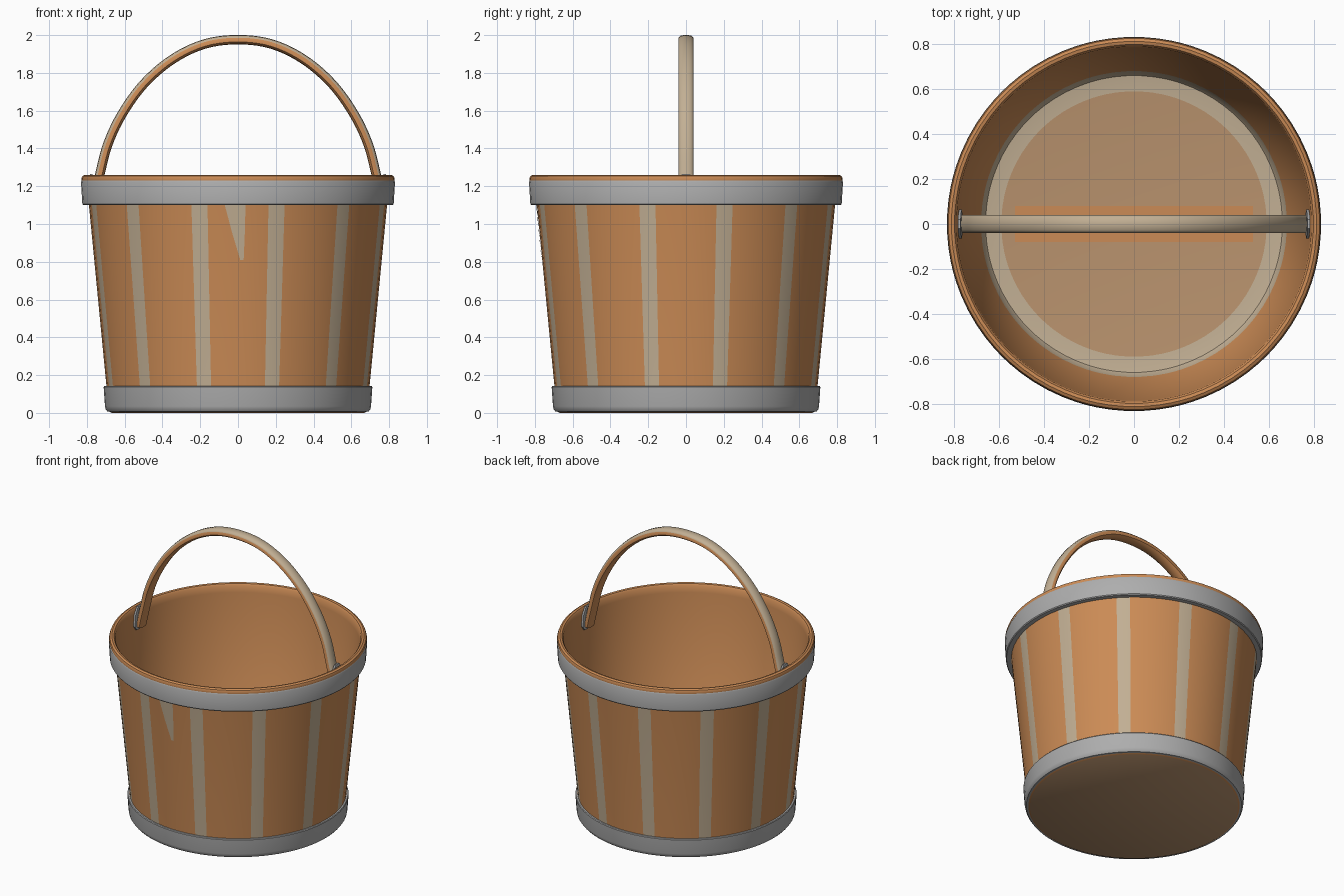
import bpy, bmesh, math
from mathutils import Vector

if "Cube" in bpy.data.objects:
    bpy.data.objects.remove(bpy.data.objects["Cube"])


def material(name, rgb):
    m = bpy.data.materials.new(name)
    m.diffuse_color = (*rgb, 1)
    m.use_nodes = True
    m.node_tree.nodes["Principled BSDF"].inputs["Base Color"].default_value = m.diffuse_color
    return m


WOOD = material("warm_wood", (0.60, 0.26, 0.092))
TAN = material("pale_tan", (0.54, 0.43, 0.295))
BROWN = material("dull_brown_wood", (0.485, 0.29, 0.155))
GREY = material("grey_metal", (0.42, 0.42, 0.42))

# Angles that line up with the edges of twelve pale strips, 30 degrees apart
ANGLES = [math.radians(30 * k + a) for k in range(12)
          for a in (-15, -11.8, -7.5, -2.5, 2.5, 7.5, 11.8)]


def finish(bm, name, mats, angle=35):
    bmesh.ops.recalc_face_normals(bm, faces=bm.faces)
    me = bpy.data.meshes.new(name)
    bm.to_mesh(me)
    bm.free()
    for m in mats:
        me.materials.append(m)
    ob = bpy.data.objects.new(name, me)
    bpy.context.collection.objects.link(ob)
    bpy.ops.object.select_all(action='DESELECT')
    ob.select_set(True)
    bpy.context.view_layer.objects.active = ob
    bpy.ops.object.shade_smooth_by_angle(angle=math.radians(angle))
    return ob


def lathe(name, profile, mats, rule=lambda row, col: 0, closed=False):
    """Spin (radius, height) points; rule picks the colour of each face."""
    bm = bmesh.new()
    rings = [[bm.verts.new((r * math.cos(a), r * math.sin(a), z)) for a in ANGLES]
             if r > 0 else [bm.verts.new((0, 0, z))] * len(ANGLES)
             for r, z in profile]
    n, rows = len(ANGLES), len(profile)
    for i in range(rows if closed else rows - 1):
        A, B = rings[i], rings[(i + 1) % rows]
        for j in range(n):
            k = (j + 1) % n
            corners = list(dict.fromkeys((A[j], A[k], B[k], B[j])))
            bm.faces.new(corners).material_index = rule(i, j)
    return finish(bm, name, mats)


# Bucket body: underside, staved outer wall, rounded rim, inner wall and floor
body = [(0, 0.0), (0.67, 0.0), (0.69, 0.012), (0.697, 0.14), (0.79, 1.10),
        (0.805, 1.225), (0.828, 1.228), (0.83, 1.24), (0.825, 1.253), (0.812, 1.26),
        (0.798, 1.257), (0.789, 1.245), (0.785, 1.20), (0.68, 0.10),
        (0.66, 0.07), (0.59, 0.06), (0, 0.06)]


def body_colour(row, col):
    if row in (0, 15):
        return 2
    if row in (13, 14):
        return 1
    # thin wedge at the end of each stave group is a pale strip
    return 1 if row == 3 and col % 7 in (0, 6) else 0


lathe("bucket_body", body, [WOOD, TAN, BROWN], body_colour)

# Metal hoops
lathe("top_hoop", [(0.78, 1.10), (0.82, 1.10), (0.825, 1.106), (0.832, 1.222),
                   (0.828, 1.231), (0.80, 1.231)], [GREY], closed=True)
lathe("bottom_hoop", [(0.68, 0.006), (0.693, 0.008), (0.702, 0.02), (0.705, 0.035),
                      (0.712, 0.137), (0.708, 0.142), (0.69, 0.142)], [GREY], closed=True)

# Pale worn wedge on the front wall
bm = bmesh.new()
rows = []
for x0, x1, z in ((-0.07, 0.04, 1.10), (-0.03, 0.036, 0.95), (0.012, 0.03, 0.81)):
    r = 0.697 + (z - 0.14) * 0.0969 + 0.003
    rows.append([bm.verts.new((x, -math.sqrt(r * r - x * x), z))
                 for x in (x0, (x0 + x1) / 2, x1)])
for a, b in zip(rows, rows[1:]):
    for j in range(2):
        bm.faces.new((a[j], b[j], b[j + 1], a[j + 1]))
finish(bm, "front_worn_wedge", [TAN])

# Warm stripe painted across the floor
bm = bmesh.new()
bmesh.ops.create_cube(bm, size=1)
bmesh.ops.scale(bm, vec=(1.06, 0.16, 0.004), verts=bm.verts)
bmesh.ops.translate(bm, vec=(0, 0, 0.061), verts=bm.verts)
finish(bm, "floor_stripe", [WOOD])

# Handle: rounded strap swept along an arch, pale on its outer face
half = [(0.762, 1.13), (0.732, 1.26), (0.69, 1.42), (0.615, 1.58), (0.50, 1.74),
        (0.35, 1.87), (0.18, 1.952), (0, 1.976)]
arch = [Vector((x, 0, z)) for x, z in half]
arch += [Vector((-x, 0, z)) for x, z in reversed(half[:-1])]


def spline(p, steps=5):
    out = []
    for i in range(len(p) - 1):
        a, b, c, d = p[max(i - 1, 0)], p[i], p[i + 1], p[min(i + 2, len(p) - 1)]
        for s in range(steps):
            t = s / steps
            out.append(0.5 * (2 * b + (c - a) * t + (2 * a - 5 * b + 4 * c - d) * t * t
                              + (3 * b - a - 3 * c + d) * t ** 3))
    return out + [p[-1]]


path = spline(arch)
# section points: (sideways, outward)
section = [(-0.04, -0.012), (-0.04, 0.010), (-0.027, 0.022), (0, 0.025), (0.027, 0.022),
           (0.04, 0.010), (0.04, -0.012), (0.027, -0.022), (0, -0.025), (-0.027, -0.022)]
bm = bmesh.new()
rings = []
for i, p in enumerate(path):
    t = (path[min(i + 1, len(path) - 1)] - path[max(i - 1, 0)]).normalized()
    out = Vector((t.z, 0, -t.x))
    rings.append([bm.verts.new(p + Vector((0, s, 0)) + out * o) for s, o in section])
n = len(section)
for a, b in zip(rings, rings[1:]):
    for j in range(n):
        k = (j + 1) % n
        bm.faces.new((a[j], a[k], b[k], b[j])).material_index = int(1 <= j <= 4)
bm.faces.new(rings[0])
bm.faces.new(rings[-1])
finish(bm, "handle", [WOOD, TAN], 50)

# Metal lugs holding the handle ends against the inner wall
for side, label in ((-1, "left"), (1, "right")):
    bm = bmesh.new()
    outline = [(-0.065, 1.14), (-0.045, 1.11), (0.045, 1.11), (0.065, 1.14),
               (0.05, 1.22), (0.02, 1.266), (-0.02, 1.266), (-0.05, 1.22)]
    face = bm.faces.new([bm.verts.new((side * (0.763 + (z - 1.11) * 0.05), y, z))
                         for y, z in outline])
    ext = bmesh.ops.extrude_face_region(bm, geom=[face])
    bmesh.ops.translate(bm, vec=(side * 0.012, 0, 0),
                        verts=[v for v in ext["geom"] if isinstance(v, bmesh.types.BMVert)])
    finish(bm, label + "_handle_lug", [GREY])
